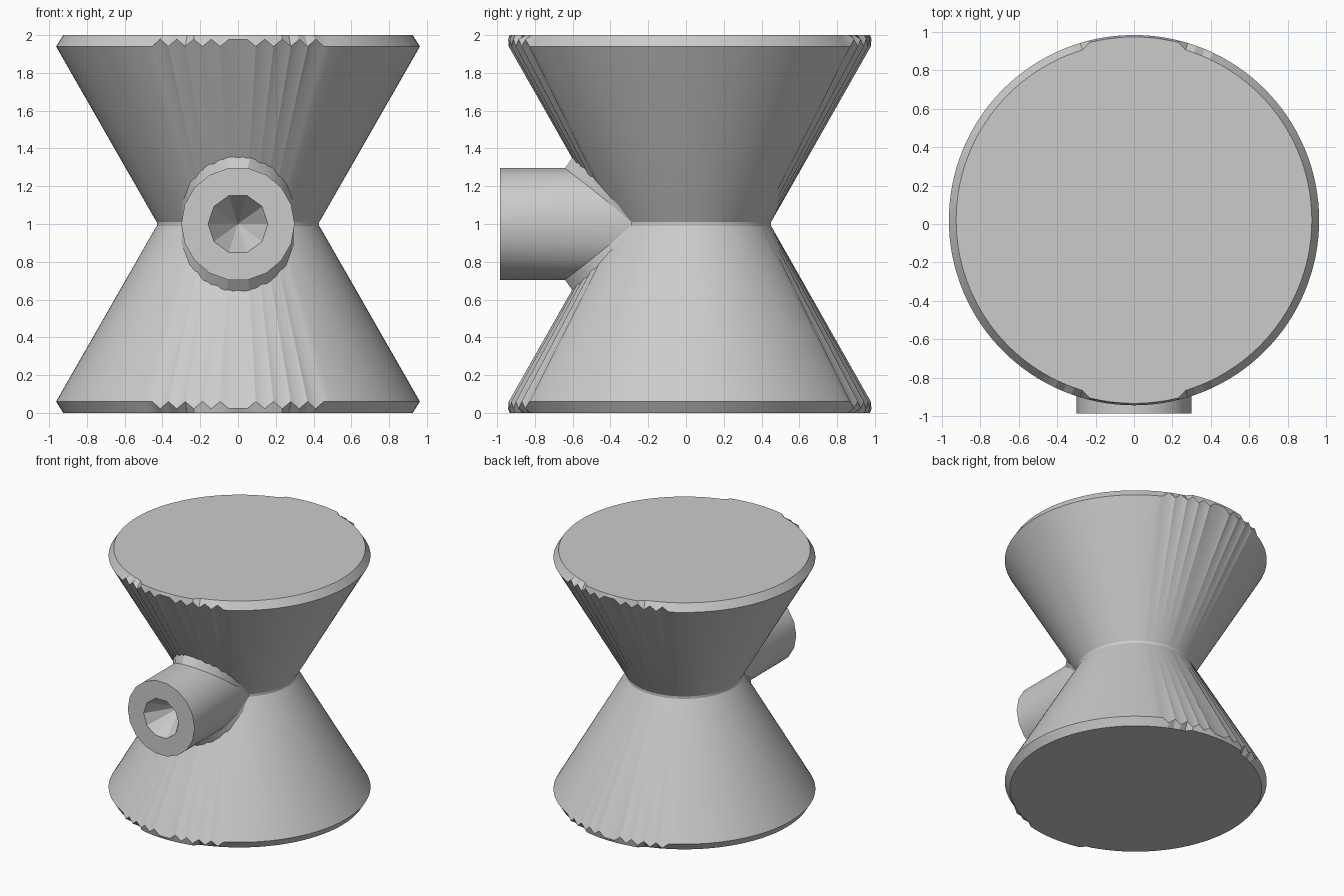
import bpy, bmesh, math

cube = bpy.data.objects.get("Cube")
if cube:
    bpy.data.objects.remove(cube)

YC = 0.02          # centre of the spool in depth
SEG = 128          # sides of the spool
RIM, WAIST = 0.963, 0.425

grey = bpy.data.materials.new("plain grey")
grey.use_nodes = True
colour = (0.6, 0.6, 0.6, 1)
grey.diffuse_color = colour
grey.node_tree.nodes["Principled BSDF"].inputs["Base Color"].default_value = colour


def finish(bm, name):
    bmesh.ops.recalc_face_normals(bm, faces=bm.faces)
    mesh = bpy.data.meshes.new(name)
    bm.to_mesh(mesh)
    bm.free()
    mesh.materials.append(grey)
    obj = bpy.data.objects.new(name, mesh)
    bpy.context.collection.objects.link(obj)
    bpy.ops.object.select_all(action="DESELECT")
    obj.select_set(True)
    bpy.context.view_layer.objects.active = obj
    bpy.ops.object.shade_smooth_by_angle(angle=math.radians(28))
    return obj


def loft(bm, a, b):
    n = len(a)
    for i in range(n):
        j = (i + 1) % n
        bm.faces.new((a[i], a[j], b[j], b[i]))


def cone_radius(z):
    return WAIST + (RIM - WAIST) * abs(z - 1) / 0.94


# Spool: two cones meeting at a softened waist, with notched rims
def rim_shape(i):
    """Cap radius and bevel height at one rim corner."""
    off = math.degrees(math.acos(min(1, abs(math.sin(2 * math.pi * i / SEG)))))
    cap = 0.953 if off < 15 else 0.925
    notched = off < 5 or (off < 29 and i % 2)
    return cap, 0.022 if notched else 0.06


def spool_ring(bm, shape):
    ring = []
    for i in range(SEG):
        a = 2 * math.pi * i / SEG
        r, z = shape(i)
        ring.append(bm.verts.new((r * math.cos(a), YC + r * math.sin(a), z)))
    return ring


bm = bmesh.new()
half = [lambda i: (rim_shape(i)[0], 0),
        lambda i: (RIM, rim_shape(i)[1]),
        lambda i: (cone_radius(0.97), 0.97),
        lambda i: (WAIST + 0.005, 0.99)]
shapes = half + [lambda i, f=f: (f(i)[0], 2 - f(i)[1]) for f in reversed(half)]
rings = [spool_ring(bm, s) for s in shapes]
for lower, upper in zip(rings, rings[1:]):
    loft(bm, lower, upper)
bm.faces.new(rings[0])
bm.faces.new(rings[-1])
finish(bm, "spool_body")


# Side tube: straight barrel, flared joint and tapered socket
def tube_ring(bm, n, radius, depth):
    ring = []
    for i in range(n):
        a = 2 * math.pi * i / n
        r = radius(a)
        x, z = r * math.cos(a), 1 + r * math.sin(a)
        ring.append(bm.verts.new((x, depth(x, z, abs(math.sin(a))), z)))
    return ring


def on_cone(x, z):
    return YC - math.sqrt(cone_radius(z) ** 2 - x * x)


FRONT, SIDES, SOCKET = -0.985, 18, 10
bm = bmesh.new()
end = tube_ring(bm, SIDES, lambda a: 0.3, lambda x, z, w: FRONT)
neck = tube_ring(bm, SIDES, lambda a: 0.3, lambda x, z, w: on_cone(x, z) - 0.07 * w)
flare = tube_ring(bm, SIDES, lambda a: 0.3 + 0.06 * abs(math.sin(a)),
                  lambda x, z, w: on_cone(x, z) + 0.005)
mouth = tube_ring(bm, SOCKET, lambda a: 0.158, lambda x, z, w: FRONT)
loft(bm, end, neck)
loft(bm, neck, flare)
tip = bm.verts.new((0, FRONT + 0.25, 1))
for i in range(SOCKET):
    bm.faces.new((mouth[i], mouth[(i + 1) % SOCKET], tip))

# Flat annular end face
edges = [bm.edges.get((ring[i], ring[i - 1])) for ring in (end, mouth) for i in range(len(ring))]
bmesh.ops.triangle_fill(bm, edges=edges, use_beauty=True, normal=(0, -1, 0))
finish(bm, "side_tube")
